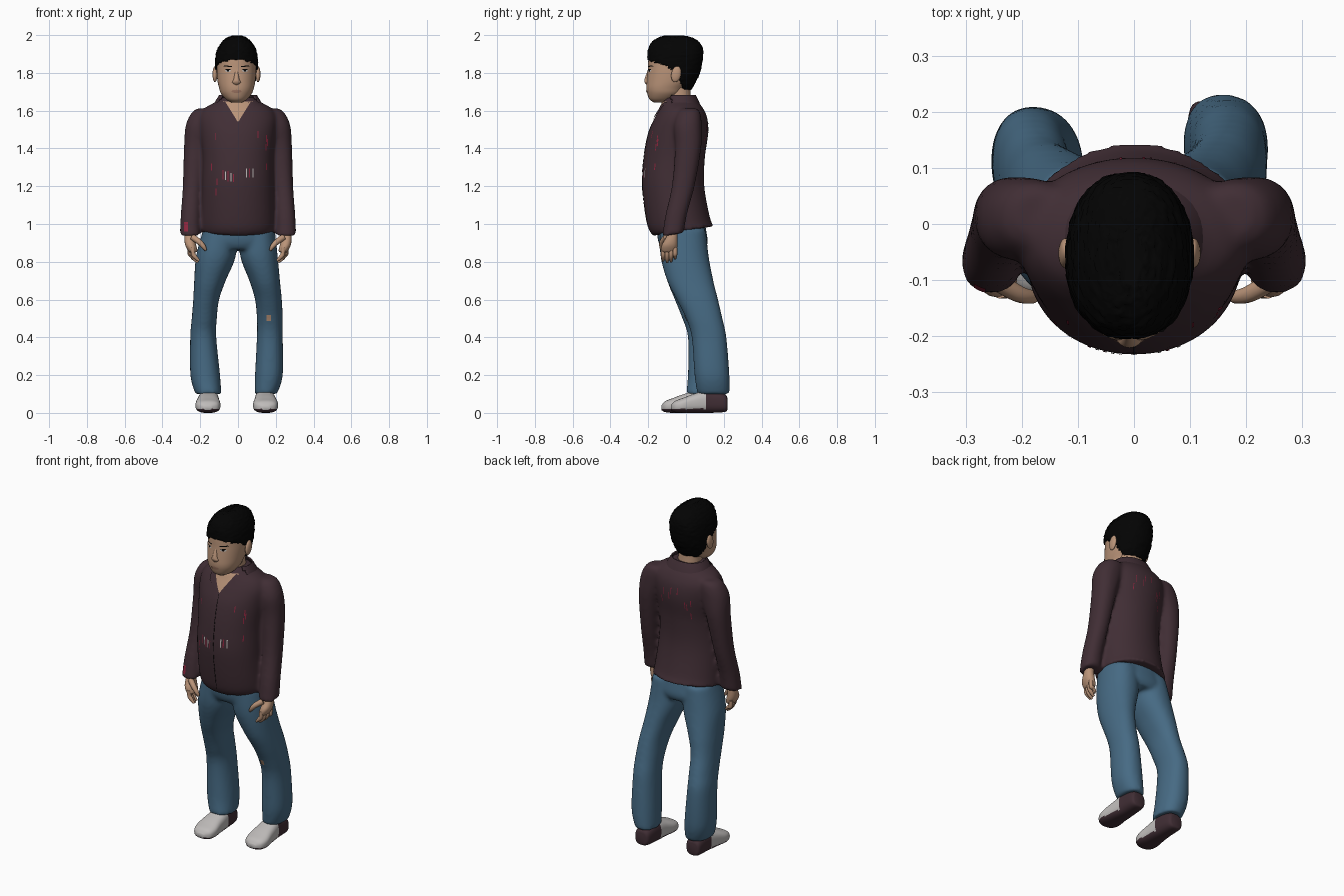
import bpy, bmesh, math, random
from mathutils import Vector
from mathutils.bvhtree import BVHTree

random.seed(4)
if "Cube" in bpy.data.objects:
    bpy.data.objects.remove(bpy.data.objects["Cube"])


def material(name, r, g, b):
    mat = bpy.data.materials.new(name)
    mat.use_nodes = True
    mat.diffuse_color = (r, g, b, 1)
    shader = mat.node_tree.nodes["Principled BSDF"]
    shader.inputs["Base Color"].default_value = (r, g, b, 1)
    shader.inputs["Roughness"].default_value = 0.8
    return mat


PLUM = material("plum cloth", .052, .027, .035)
RED = material("red lining", .28, .02, .05)
DENIM = material("blue denim", .062, .145, .23)
SKIN = material("skin", .49, .295, .19)
LIP = material("lip", .36, .19, .13)
HAIR = material("black hair", .001, .001, .001)
GREY = material("light grey", .52, .5, .49)


def spline(rows, steps):
    """Smooth resampling of rows of numbers."""
    out = []
    for i in range(len(rows) - 1):
        a, b = rows[max(i - 1, 0)], rows[i]
        c, d = rows[i + 1], rows[min(i + 2, len(rows) - 1)]
        for k in range(steps):
            t = k / steps
            out.append([q + t / 2 * (r - p + t * (2 * p - 5 * q + 4 * r - s + t * (3 * (q - r) + s - p)))
                        for p, q, r, s in zip(a, b, c, d)])
    return out + [list(rows[-1])]


def loft(bm, rings, axis="z", power=2.2, segments=40, steps=6):
    """Skin rings given as (position, low a, high a, low b, high b)."""
    previous = None
    loops = []
    for pos, a0, a1, b0, b1 in spline(rings, steps):
        loop = []
        for k in range(segments):
            angle = math.tau * k / segments
            c, s = math.cos(angle), math.sin(angle)
            a = (a0 + a1) / 2 + (a1 - a0) / 2 * math.copysign(abs(c) ** (2 / power), c)
            b = (b0 + b1) / 2 + (b1 - b0) / 2 * math.copysign(abs(s) ** (2 / power), s)
            loop.append(bm.verts.new((a, b, pos) if axis == "z" else (a, pos, b)))
        if previous:
            for k in range(segments):
                n = (k + 1) % segments
                bm.faces.new((previous[k], previous[n], loop[n], loop[k]))
        previous = loop
        loops.append(loop)
    bm.faces.new(loops[0])
    bm.faces.new(loops[-1])


def mirrored(rings, side):
    return [(p, min(a * side, b * side), max(a * side, b * side), c, d) for p, a, b, c, d in rings]


def finish(bm, name, *mats):
    bmesh.ops.recalc_face_normals(bm, faces=bm.faces)
    mesh = bpy.data.meshes.new(name)
    bm.to_mesh(mesh)
    bm.free()
    for mat in mats:
        mesh.materials.append(mat)
    for face in mesh.polygons:
        face.use_smooth = True
    obj = bpy.data.objects.new(name, mesh)
    bpy.context.collection.objects.link(obj)
    return obj


def fuse(obj, rounds):
    """Blend overlapping lofts into one skin."""
    remesh = obj.modifiers.new("fuse", "REMESH")
    remesh.mode, remesh.voxel_size, remesh.use_smooth_shade = "VOXEL", .01, True
    smooth = obj.modifiers.new("soften", "SMOOTH")
    smooth.factor, smooth.iterations = .5, rounds


def part(name, mat, rings, **options):
    bm = bmesh.new()
    loft(bm, rings, **options)
    return finish(bm, name, mat)


def tube(name, mat, points):
    curve = bpy.data.curves.new(name, "CURVE")
    curve.dimensions, curve.bevel_depth, curve.bevel_resolution = "3D", 1, 3
    curve.use_fill_caps = True
    line = curve.splines.new("POLY")
    rows = spline(points, 4)
    line.points.add(len(rows) - 1)
    for point, (x, y, z, r) in zip(line.points, rows):
        point.co, point.radius = (x, y, z, 1), r
    line.use_smooth = True
    curve.materials.append(mat)
    obj = bpy.data.objects.new(name, curve)
    bpy.context.collection.objects.link(obj)


def plate(name, mat, target, outline, lift=.003, layers=6, face=-1):
    """Lay a thin outlined plate over the front (-1) or back (1) of a part."""
    bpy.context.view_layer.update()
    tree = BVHTree.FromObject(target, bpy.context.evaluated_depsgraph_get())
    dense = [Vector(p).lerp(Vector(outline[(i + 1) % len(outline)]), k / 4)
             for i, p in enumerate(outline) for k in range(4)]
    centre = sum(dense, Vector((0, 0))) / len(dense)
    bm = bmesh.new()

    def drop(p):
        hit = tree.ray_cast(Vector((p.x, face, p.y)), Vector((0, -face, 0)))[0]
        return bm.verts.new((p.x, (hit.y if hit else face * .1) + face * lift, p.y))

    hub, inner = drop(centre), None
    for layer in range(1, layers + 1):
        loop = [drop(centre.lerp(p, layer / layers)) for p in dense]
        for k in range(len(loop)):
            n = (k + 1) % len(loop)
            bm.faces.new((inner[k], inner[n], loop[n], loop[k]) if inner else (hub, loop[n], loop[k]))
        inner = loop
    finish(bm, name, mat)


def oval(x, z, rx, rz):
    return [(x + rx * math.cos(math.tau * k / 8), z + rz * math.sin(math.tau * k / 8)) for k in range(8)]


def box(x, z, rx, rz):
    return [(x - rx, z - rz), (x + rx, z - rz), (x + rx, z + rz), (x - rx, z + rz)]


# Shirt: body and sleeves
arm = [(1.612, .13, .21, -.02, .055), (1.59, .11, .245, -.045, .075), (1.52, .12, .277, -.065, .083),
       (1.4, .16, .286, -.058, .08), (1.2, .19, .292, -.075, .045), (1.05, .2, .303, -.11, .005),
       (.955, .2, .308, -.125, -.012)]
bm = bmesh.new()
loft(bm, [(.965, -.195, .2, -.175, .147), (1.02, -.195, .2, -.205, .127), (1.2, -.19, .19, -.232, .097),
          (1.35, -.187, .187, -.224, .1), (1.48, -.2, .2, -.2, .118), (1.56, -.205, .205, -.167, .113),
          (1.61, -.18, .18, -.14, .092), (1.645, -.122, .122, -.125, .065), (1.67, -.088, .088, -.11, .045)],
     power=2.05)
for side in (-1, 1):
    loft(bm, mirrored(arm, side))
for v in bm.verts:
    v.co.z += .16 * v.co.y * max(0, 1 - (v.co.z - .96) / .2)
shirt = finish(bm, "shirt", PLUM)
fuse(shirt, 7)

# Collar: band round the neck, flaps and open throat
bm = bmesh.new()
loft(bm, [(1.61, -.14, .14, -.13, .085), (1.65, -.12, .12, -.125, .068), (1.682, -.1, .1, -.11, .052)])
bmesh.ops.delete(bm, geom=[f for f in bm.faces if len(f.verts) > 4 or f.calc_center_median().y < -.08],
                 context="FACES")
collar = finish(bm, "collar_band", PLUM)
collar.modifiers.new("cloth", "SOLIDIFY").thickness = .008
plate("open_throat", SKIN, shirt, [(-.08, 1.648), (.08, 1.648), (0, 1.54)])
for side in (-1, 1):
    plate("collar_flap", PLUM, shirt,
          [(side * x, z) for x, z in ((.095, 1.643), (.068, 1.648), (.01, 1.555), (.085, 1.588))], lift=.007)
plate("button_seam", HAIR, shirt, box(0, 1.255, .001, .28), lift=.002)

# Worn marks showing the lining
for k in range(5):
    plate("belly_mark", (RED, GREY)[k % 2], shirt,
          box(-.08 + .014 * k, 1.26 - .004 * k, .003, random.uniform(.02, .04)), lift=.002, layers=2)
for x, mat in ((.045, GREY), (.06, RED), (.08, GREY)):
    plate("belly_mark", mat, shirt, box(x, 1.27, .003, .025), lift=.002, layers=2)
for k in range(9):
    plate("back_mark", RED, shirt, box(random.uniform(-.12, .12), random.uniform(1.35, 1.55), .002, .02),
          lift=.002, layers=2, face=1)
    plate("chest_mark", RED, shirt, box((-1) ** k * random.uniform(.1, .16), random.uniform(1.1, 1.5), .002, .018),
          lift=.002, layers=2)
plate("cuff_mark", RED, shirt, box(-.275, .985, .01, .025), lift=.002)

# Jeans: hips and two differently placed legs
right_leg = [(.97, .01, .185, -.14, .105), (.83, .012, .222, -.135, .12), (.7, .065, .232, -.1, .14),
             (.6, .1, .237, -.06, .155), (.5, .112, .245, -.02, .185), (.4, .115, .253, .01, .207),
             (.2, .095, .252, .01, .207), (.1, .088, .226, .0, .185)]
left_leg = [(.97, .01, .195, -.14, .105), (.83, .012, .21, -.135, .12), (.7, .06, .222, -.1, .145),
            (.6, .09, .232, -.05, .17), (.5, .1, .237, .0, .193), (.4, .1, .237, .03, .214),
            (.2, .09, .237, .045, .23), (.1, .088, .207, .06, .23)]
bm = bmesh.new()
loft(bm, [(1.06, -.17, .17, -.15, .09), (.95, -.188, .195, -.152, .11), (.9, -.19, .195, -.145, .115),
          (.865, -.16, .16, -.125, .1)])
loft(bm, mirrored(right_leg, -1))
loft(bm, left_leg)
jeans = finish(bm, "jeans", DENIM)
fuse(jeans, 10)
plate("knee_tear", SKIN, jeans, box(.162, .503, .012, .016), lift=.004)

# Shoes: grey uppers with plum heels and soles
shoe = [(.22, .125, .17, .02, .07), (.205, .1, .19, .005, .1), (.12, .09, .195, 0, .12),
        (.04, .085, .205, 0, .1), (-.02, .08, .212, 0, .078), (-.06, .092, .2, .004, .062),
        (-.08, .125, .17, .015, .04)]
for name, side, dx, dy in (("left_shoe", 1, 0, 0), ("right_shoe", -1, -.013, -.05)):
    bm = bmesh.new()
    loft(bm, mirrored(shoe, side), axis="y", power=2.7)
    for face in bm.faces:
        middle = face.calc_center_median()
        face.material_index = int(middle.y > .1 or middle.z < .022)
    finish(bm, name, GREY, PLUM).location = (dx, dy, 0)

# Hands
palm = [(.975, .235, .278, -.09, -.045), (.93, .232, .283, -.105, -.045), (.89, .222, .28, -.127, -.045),
        (.86, .215, .265, -.13, -.05), (.85, .222, .255, -.12, -.06)]
for side in (-1, 1):
    part("palm", SKIN, mirrored(palm, side), segments=20)
    for k in range(4):
        y, lift = -.121 + .021 * k, (.008, 0, .004, .02)[k]
        spread = .006 * (k - 1)
        tube("finger", SKIN, [(side * (.245 + spread), y, .875, .012), (side * (.243 + spread), y, .84, .012),
                              (side * (.23 + spread), y, .815 + lift, .011),
                              (side * (.212 + spread), y, .797 + lift, .006)])
    tube("thumb", SKIN, [(side * .24, -.105, .93, .017), (side * .205, -.125, .905, .015),
                         (side * .182, -.13, .88, .012), (side * .17, -.128, .86, .006)])

# Head, neck and ears
part("neck", SKIN, [(1.58, -.075, .07, -.1, .035), (1.68, -.068, .062, -.1, .025), (1.76, -.07, .06, -.1, .02)])
head = part("head", SKIN, [
    (1.643, -.035, .02, -.17, -.1), (1.66, -.064, .048, -.193, -.06), (1.69, -.09, .073, -.205, -.02),
    (1.72, -.1, .084, -.21, .0), (1.76, -.109, .092, -.208, .035), (1.82, -.113, .097, -.202, .06),
    (1.88, -.11, .094, -.198, .07), (1.93, -.092, .078, -.18, .06), (1.965, -.06, .045, -.13, .02),
    (1.978, -.025, .015, -.1, 0)], power=2.15)
for x in (-.122, .106):
    ear_mesh = bmesh.new()
    bmesh.ops.create_uvsphere(ear_mesh, u_segments=20, v_segments=12, radius=1)
    ear = finish(ear_mesh, "ear", SKIN)
    ear.location, ear.scale, ear.rotation_euler = (x, -.052, 1.793), (.013, .026, .043), (-.2, 0, 0)
part("nose", SKIN, [(1.737, -.02, .004, -.21, -.19), (1.75, -.032, .016, -.219, -.18),
                    (1.768, -.024, .008, -.219, -.18), (1.82, -.016, 0, -.2, -.18)], segments=16)

# Face details
for side in (-1, 1):
    x = -.008 + side * .045
    plate("eye_white", GREY, head, oval(x, 1.811, .017, .006), lift=.001)
    plate("iris", HAIR, head, oval(x, 1.812, .007, .006), lift=.002)
    plate("eyelid", HAIR, head, oval(x, 1.818, .019, .002), lift=.003)
    plate("eyebrow", HAIR, head, [(x - side * .02, 1.831), (x + side * .026, 1.834),
                                  (x + side * .02, 1.84), (x - side * .02, 1.836)], lift=.002)
plate("lips", LIP, head, oval(-.008, 1.702, .028, .009), lift=.004)

# Hair: a rough cap trimmed along the hairline
HAIRLINE = [(-.3, 1.87), (-.2, 1.868), (-.12, 1.845), (-.075, 1.815), (-.035, 1.775), (-.01, 1.715), (.3, 1.7)]


def hairline(y):
    for (y0, z0), (y1, z1) in zip(HAIRLINE, HAIRLINE[1:]):
        if y <= y1:
            return z0 + (z1 - z0) * (y - y0) / (y1 - y0)


bm = bmesh.new()
loft(bm, [(1.69, -.09, .075, -.19, .015), (1.74, -.109, .093, -.205, .045), (1.8, -.119, .103, -.207, .073),
          (1.87, -.121, .105, -.205, .089), (1.92, -.111, .096, -.201, .09), (1.96, -.088, .074, -.183, .073),
          (1.985, -.06, .047, -.148, .035), (1.997, -.028, .018, -.11, -.01)],
     power=2.25, segments=64, steps=8)
low = [f for f in bm.faces if f.calc_center_median().z < hairline(f.calc_center_median().y)]
bmesh.ops.delete(bm, geom=low, context="FACES")
for v in bm.verts:
    v.co += Vector((random.uniform(-1, 1), random.uniform(-1, 1), random.uniform(-1, 1))) * .0025
hair = finish(bm, "hair", HAIR)
hair.modifiers.new("depth", "SOLIDIFY").thickness = .014
